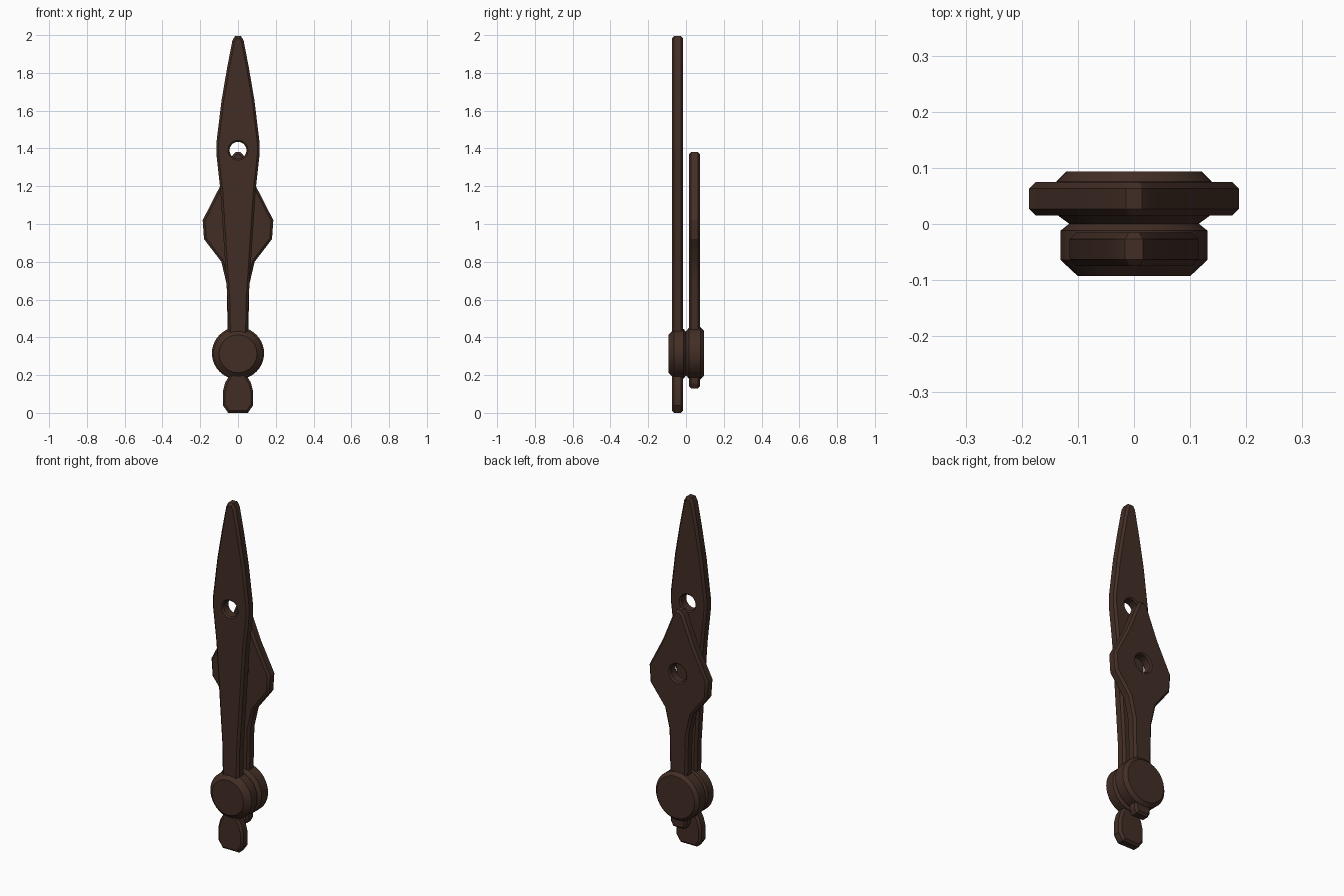
import bpy, bmesh
from math import sin, cos, pi, radians

if "Cube" in bpy.data.objects:
    bpy.data.objects.remove(bpy.data.objects["Cube"], do_unlink=True)

bronze = bpy.data.materials.new("dark_brown_metal")
bronze.use_nodes = True
COLOUR = (0.055, 0.027, 0.019, 1)
bronze.diffuse_color = COLOUR
bsdf = next(n for n in bronze.node_tree.nodes if n.type == 'BSDF_PRINCIPLED')
bsdf.inputs["Base Color"].default_value = COLOUR
bsdf.inputs["Roughness"].default_value = 0.6


def finish(bm, name):
    bmesh.ops.recalc_face_normals(bm, faces=bm.faces)
    mesh = bpy.data.meshes.new(name)
    bm.to_mesh(mesh)
    bm.free()
    mesh.materials.append(bronze)
    obj = bpy.data.objects.new(name, mesh)
    bpy.context.collection.objects.link(obj)
    return obj


def activate(obj):
    bpy.ops.object.select_all(action='DESELECT')
    obj.select_set(True)
    bpy.context.view_layer.objects.active = obj


def turned(name, z, profile, sides=40):
    """Solid turned about a y axis at height z; profile is (radius, y)."""
    bm = bmesh.new()
    rings = []
    for r, y in profile:
        rings.append([bm.verts.new((r * cos(2 * pi * i / sides), y,
                                    z + r * sin(2 * pi * i / sides)))
                      for i in range(sides)])
    for a, b in zip(rings, rings[1:]):
        for i in range(sides):
            j = (i + 1) % sides
            bm.faces.new((a[i], a[j], b[j], b[i]))
    bm.faces.new(rings[0])
    bm.faces.new(rings[-1])
    return finish(bm, name)


def hand(name, half_outline, y0, y1, hole_z, hole_r, chamfer=0.012):
    """Flat symmetric blade with chamfered rims and a chamfered round hole."""
    bm = bmesh.new()
    outline = half_outline + [(-x, z) for x, z in reversed(half_outline)]
    face = bm.faces.new([bm.verts.new((x, y0, z)) for x, z in outline])
    ext = bmesh.ops.extrude_face_region(bm, geom=[face], use_keep_orig=True)
    moved = [g for g in ext["geom"] if isinstance(g, bmesh.types.BMVert)]
    bmesh.ops.translate(bm, verts=moved, vec=(0, y1 - y0, 0))
    bmesh.ops.recalc_face_normals(bm, faces=bm.faces)
    rims = [e for e in bm.edges
            if abs(e.verts[0].co.y - e.verts[1].co.y) < 1e-5]
    bmesh.ops.bevel(bm, geom=rims, offset=chamfer, offset_type='OFFSET',
                    segments=1, profile=0.5, affect='EDGES',
                    clamp_overlap=False)
    blade = finish(bm, name)

    # Hole with flared ends
    c, out = 0.008, 0.01
    cutter = turned("hole_cutter", hole_z,
                    [(hole_r + c + out, y0 - out), (hole_r, y0 + c),
                     (hole_r, y1 - c), (hole_r + c + out, y1 + out)], 24)
    cutter.hide_render = True
    mod = blade.modifiers.new("hole", 'BOOLEAN')
    mod.operation = 'DIFFERENCE'
    mod.solver = 'EXACT'
    mod.object = cutter
    activate(blade)
    bpy.ops.object.modifier_apply(modifier=mod.name)
    bpy.data.objects.remove(cutter, do_unlink=True)
    return blade


# Long front hand with a rounded tail
minute_hand = hand("minute_hand", [
    (0.016, 2.0), (0.03, 1.975), (0.058, 1.83), (0.087, 1.66),
    (0.115, 1.43), (0.115, 1.38), (0.093, 1.18), (0.055, 0.6),
    (0.052, 0.42), (0.047, 0.2), (0.068, 0.165), (0.08, 0.12),
    (0.08, 0.045), (0.052, 0.005)],
    -0.075, -0.015, 1.395, 0.045)

# Short rear hand with a wide diamond blade
hour_hand = hand("hour_hand", [
    (0.014, 1.38), (0.03, 1.362), (0.1, 1.19), (0.187, 1.02),
    (0.18, 0.92), (0.088, 0.8), (0.06, 0.68), (0.055, 0.45),
    (0.05, 0.155), (0.036, 0.13)],
    0.015, 0.075, 1.02, 0.05)

# Chamfered round hubs, back to back
minute_hub = turned("minute_hub", 0.313, [
    (0.1, -0.093), (0.131, -0.064), (0.131, -0.012), (0.116, 0.0)])
hour_hub = turned("hour_hub", 0.316, [
    (0.115, 0.0), (0.138, 0.017), (0.138, 0.076), (0.12, 0.094)])

minute_hand.location.z = -0.005
for part in (minute_hand, hour_hand, minute_hub, hour_hub):
    activate(part)
    bpy.ops.object.shade_smooth_by_angle(angle=radians(25))
